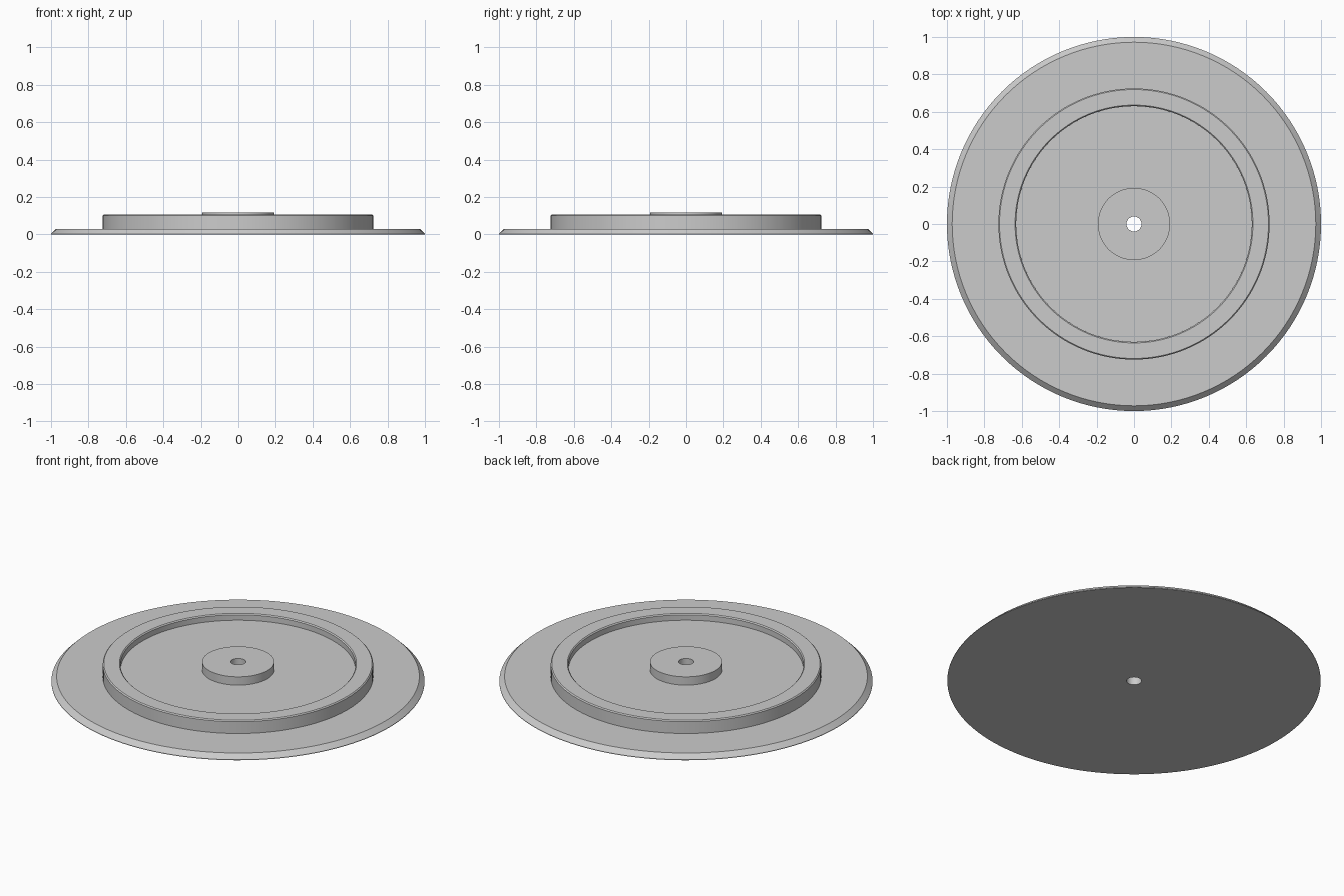
import bpy
import bmesh
from math import radians, tau
from mathutils import Vector

SEGMENTS = 128

cube = bpy.data.objects.get("Cube")
if cube:
    bpy.data.objects.remove(cube, do_unlink=True)

# Plain grey for the whole part
grey = bpy.data.materials.new("light grey")
grey.use_nodes = True
colour = (0.6, 0.6, 0.6, 1)
grey.diffuse_color = colour
grey.node_tree.nodes["Principled BSDF"].inputs["Base Color"].default_value = colour


def lathe(name, profile, material):
    """Turn a closed (radius, height) profile around the z axis."""
    bm = bmesh.new()
    verts = [bm.verts.new((r, 0, z)) for r, z in profile]
    edges = [bm.edges.new((v, verts[(i + 1) % len(verts)]))
             for i, v in enumerate(verts)]
    bmesh.ops.spin(bm, geom=verts + edges, cent=Vector(), axis=Vector((0, 0, 1)),
                   angle=tau, steps=SEGMENTS)
    bmesh.ops.remove_doubles(bm, verts=bm.verts[:], dist=0.0005)
    bmesh.ops.recalc_face_normals(bm, faces=bm.faces[:])
    mesh = bpy.data.meshes.new(name)
    bm.to_mesh(mesh)
    bm.free()
    mesh.materials.append(material)
    obj = bpy.data.objects.new(name, mesh)
    bpy.context.collection.objects.link(obj)
    bpy.ops.object.select_all(action='DESELECT')
    obj.select_set(True)
    bpy.context.view_layer.objects.active = obj
    bpy.ops.object.shade_smooth_by_angle(angle=radians(30))
    return obj


# Radii and heights of the steps
bore, hub, ring_in, ring_out, plate = 0.04, 0.193, 0.63, 0.725, 1.0
plate_top, floor, ring_top, hub_top = 0.03, 0.068, 0.106, 0.117
bevel = 0.006

lathe("flanged_disc", [
    # Bored central hub
    (bore, 0), (bore, hub_top), (hub, hub_top), (hub, floor),
    # Raised ring with softened rims
    (ring_in, floor), (ring_in, ring_top - bevel), (ring_in + bevel, ring_top),
    (ring_out - bevel, ring_top), (ring_out, ring_top - bevel),
    # Base plate with sloped edge
    (ring_out, plate_top), (plate - 0.028, plate_top), (plate, 0.003), (plate, 0),
], grey)
